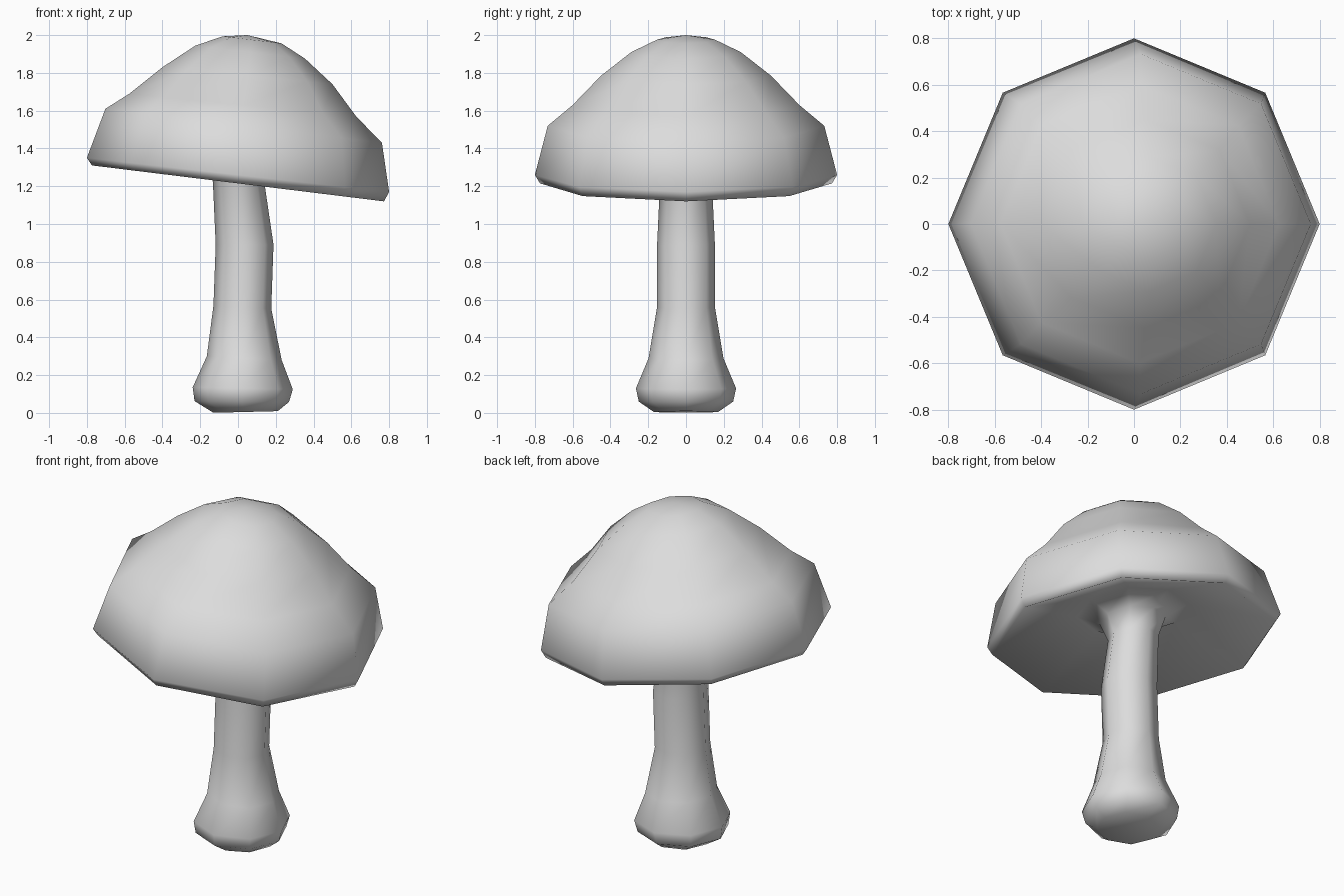
import bpy, bmesh, math

if "Cube" in bpy.data.objects:
    bpy.data.objects.remove(bpy.data.objects["Cube"], do_unlink=True)

SIDES = 8

mat = bpy.data.materials.new("pale grey")
mat.use_nodes = True
GREY = (0.72, 0.72, 0.72, 1)
mat.diffuse_color = GREY
mat.node_tree.nodes["Principled BSDF"].inputs["Base Color"].default_value = GREY


def loft(name, rings, tip):
    """Skin octagonal rings given as (centre x, z, radius, slope along x)."""
    bm = bmesh.new()
    loops = []
    for cx, z, r, slope in rings:
        loop = []
        for i in range(SIDES):
            a = math.tau * i / SIDES
            dx = r * math.cos(a)
            loop.append(bm.verts.new((cx + dx, r * math.sin(a), z + slope * dx)))
        loops.append(loop)
    for low, high in zip(loops, loops[1:]):
        for i in range(SIDES):
            j = (i + 1) % SIDES
            bm.faces.new((low[i], low[j], high[j], high[i]))
    # Close the foot with one face and the crown with a fan
    bm.faces.new(loops[0][::-1])
    top = bm.verts.new(tip)
    for i in range(SIDES):
        bm.faces.new((loops[-1][i], loops[-1][(i + 1) % SIDES], top))
    for f in bm.faces:
        f.smooth = True
    me = bpy.data.meshes.new(name)
    bm.to_mesh(me)
    bm.free()
    me.materials.append(mat)
    ob = bpy.data.objects.new(name, me)
    bpy.context.collection.objects.link(ob)


# One continuous skin: bulbous foot, stem, flared collar, hollow underside, tilted cap
loft("mushroom", [
    (0.04, 0.005, 0.17, 0.025),   # foot
    (0.02, 0.06, 0.25, -0.01),
    (0.025, 0.13, 0.265, -0.02),
    (0.033, 0.29, 0.198, -0.05),  # stem
    (0.023, 0.56, 0.153, -0.05),
    (0.035, 0.89, 0.153, 0.0),
    (0.005, 1.21, 0.138, -0.1),
    (0.01, 1.32, 0.18, -0.11),    # collar
    (0.01, 1.38, 0.3, -0.12),
    (0.0, 1.215, 0.773, -0.123),  # rim
    (0.0, 1.26, 0.8, -0.113),
    (0.03, 1.52, 0.732, -0.123),  # dome
    (0.025, 1.63, 0.6, -0.1),
    (0.05, 1.785, 0.45, -0.1),
    (0.065, 1.91, 0.29, -0.12),
    (0.075, 1.975, 0.155, -0.12),
], tip=(0.05, 0, 2.0))
